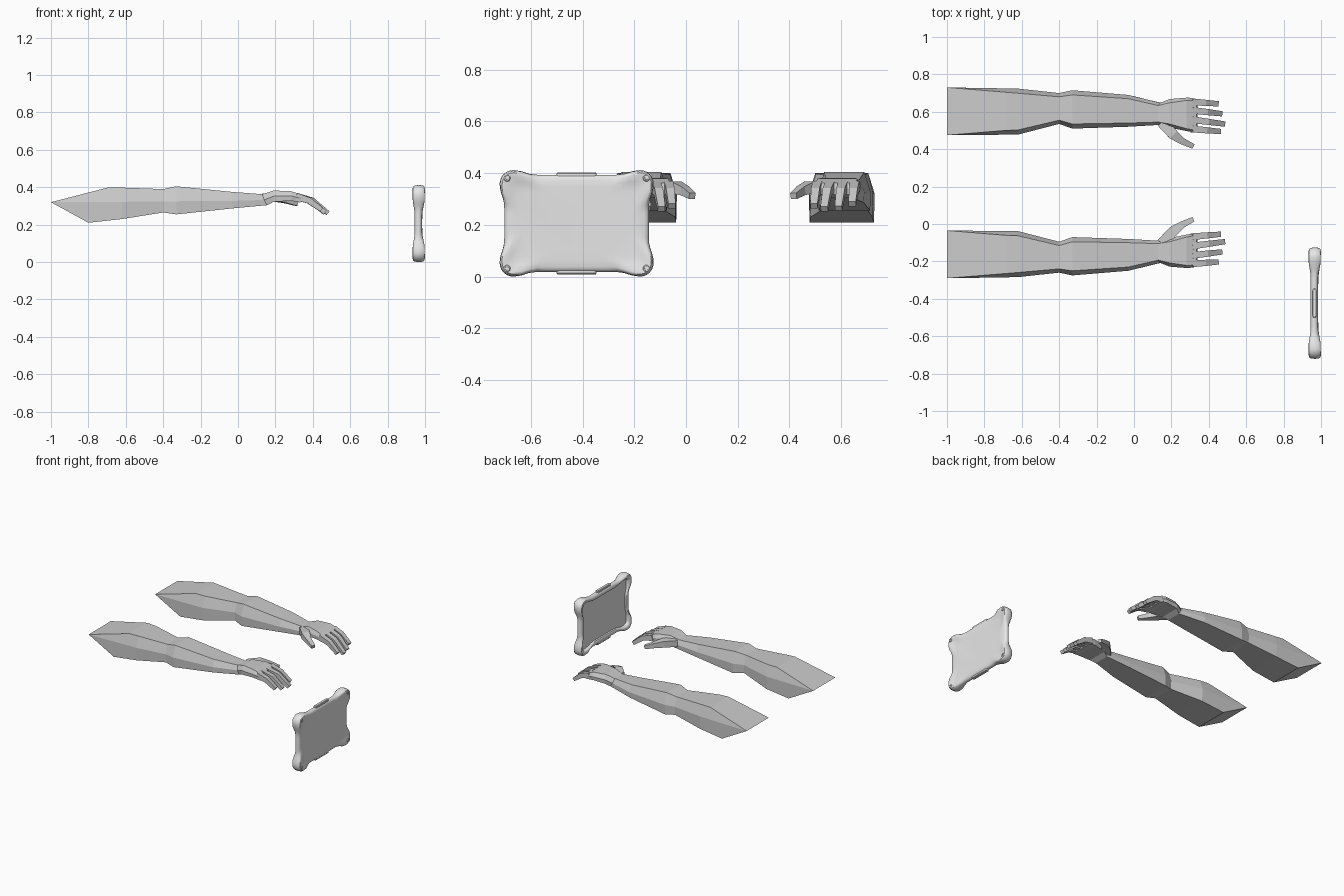
import bpy, bmesh, math
from mathutils import Vector

if "Cube" in bpy.data.objects:
    bpy.data.objects.remove(bpy.data.objects["Cube"])


def material(name, v):
    m = bpy.data.materials.new(name)
    m.diffuse_color = (v, v, v, 1)
    m.use_nodes = True
    m.node_tree.nodes["Principled BSDF"].inputs["Base Color"].default_value = m.diffuse_color
    return m


ARM = material("mid grey", 0.6)
CASE = material("light grey", 0.8)


def loft(name, rings, mat, caps, smooth=None):
    """Skin closed rings of points; caps lists index groups for both ends."""
    bm = bmesh.new()
    vs = [[bm.verts.new(p) for p in r] for r in rings]
    n = len(rings[0])
    for a, b in zip(vs, vs[1:]):
        for i in range(n):
            j = (i + 1) % n
            bm.faces.new((a[i], a[j], b[j], b[i]))
    for end in (vs[0], vs[-1]):
        for c in caps:
            bm.faces.new([end[i] for i in c])
    bmesh.ops.recalc_face_normals(bm, faces=bm.faces)
    me = bpy.data.meshes.new(name)
    bm.to_mesh(me)
    bm.free()
    me.materials.append(mat)
    ob = bpy.data.objects.new(name, me)
    bpy.context.collection.objects.link(ob)
    if smooth:
        bpy.ops.object.select_all(action='DESELECT')
        ob.select_set(True)
        bpy.context.view_layer.objects.active = ob
        bpy.ops.object.shade_smooth_by_angle(angle=math.radians(smooth))
    return ob


def limb(name, path, flip):
    """Four-sided tapered tube; path entries are (point, width, height)."""
    rings = []
    for i, (p, w, h) in enumerate(path):
        a, b = path[max(i - 1, 0)][0], path[min(i + 1, len(path) - 1)][0]
        t = (Vector(b) - Vector(a)).normalized()
        side = t.cross(Vector((0, 0, 1))).normalized()
        up = side.cross(t)
        rings.append([flip(Vector(p) + side * sx * w / 2 + up * sz * h / 2)
                      for sx, sz in ((-1, -1), (1, -1), (1, 1), (-1, 1))])
    loft(name, rings, ARM, [(0, 1, 2, 3)])


# Arm sections: top x, z / ridge x, z / bottom x, z / inner y, outer y / top inset
SECTIONS = [
    (-.69, .40, -1.0, .32, -.80, .21, .475, .73, .025),
    (-.62, .398, -.62, .322, -.62, .23, .478, .724, .025),
    (-.40, .39, -.40, .325, -.40, .265, .535, .70, .02),
    (-.33, .405, -.33, .325, -.33, .255, .51, .715, .025),
    (-.03, .375, -.03, .327, -.03, .287, .52, .69, .02),
    (.13, .363, .14, .332, .155, .304, .53, .648, .015)]
PALM = [
    (.13, .363, .14, .332, .155, .304, .53, .648, .015),
    (.19, .382, .19, .352, .19, .322, .515, .668, .02),
    (.28, .38, .29, .352, .28, .328, .495, .676, .015),
    (.335, .362, .34, .34, .335, .318, .492, .668, .008)]


def hexes(table, flip):
    out = []
    for xt, zt, xm, zm, xb, zb, a, b, k in table:
        out.append([flip(Vector(p)) for p in (
            (xm, a, zm), (xt, a + k, zt), (xt, b - k, zt),
            (xm, b, zm), (xb, b - .003, zb), (xb, a + .003, zb))])
    return out


# Finger base y, tip x, tip y, tip z
FINGERS = [(.508, .448, .495, .278), (.558, .47, .535, .266),
           (.608, .455, .59, .268), (.653, .436, .643, .284)]

for label, mirrored in (("left", False), ("right", True)):
    def flip(p, m=mirrored):
        return Vector((p.x, .44 - p.y if m else p.y, p.z))
    halves = [(0, 1, 2, 3), (0, 3, 4, 5)]
    loft(label + "_arm", hexes(SECTIONS, flip), ARM, halves)
    loft(label + "_palm", hexes(PALM, flip), ARM, halves)
    for n, (y0, x1, y1, z1) in enumerate(FINGERS):
        xm, ym = (.32 + x1) / 2, (y0 + y1) / 2
        limb(f"{label}_finger_{n + 1}",
             [((.31, y0, .35), .036, .04),
              ((xm, ym, .329), .033, .033),
              ((x1 + .01, y1, z1 - .004), .028, .024)], flip)
    limb(label + "_thumb",
         [((.15, .545, .343), .06, .045), ((.21, .478, .345), .055, .045),
          ((.255, .445, .332), .036, .034), ((.315, .416, .312), .026, .024)], flip)

# Tablet case: rounded outline with swollen corners, swept from back to screen
CY, CZ, HY, HZ, R = -.423, .206, .28, .188, .035


def outline(inset, x_mid, x_corner):
    r = max(R - inset, .008)
    hy, hz = HY - inset, HZ - inset
    arcs = []
    for q, (sy, sz) in enumerate(((1, 1), (-1, 1), (-1, -1), (1, -1))):
        for i in range(7):
            a = math.pi / 2 * (q + i / 6)
            arcs.append((sy * (hy - r) + r * math.cos(a),
                         sz * (hz - r) + r * math.sin(a), math.cos(a), math.sin(a)))
    pts = []
    for i, p in enumerate(arcs):
        nxt = arcs[(i + 1) % len(arcs)]
        steps = 16 if i % 7 == 6 else 1
        pts += [[u + (v - u) * s / steps for u, v in zip(p, nxt)] for s in range(steps)]
    ring = []
    for y, z, ny, nz in pts:
        d = math.hypot(hy - abs(y), hz - abs(z))
        c = min(max((.12 - d) / .08, 0), 1)
        c = c * c * (3 - 2 * c)
        ring.append((x_mid + (x_corner - x_mid) * c,
                     CY + y + ny * .018 * c, CZ + z + nz * .018 * c))
    return ring


PROFILE = [(.075, .985, .985), (.045, .985, .989), (.02, .984, .998),
           (.01, .981, .998), (.003, .975, .99), (0, .965, .968),
           (.003, .955, .944), (.01, .948, .935), (.02, .945, .934),
           (.03, .946, .938), (.036, .95, .946), (.038, .96, .96)]
rings = [outline(*p) for p in PROFILE]
loft("tablet_case", rings, CASE, [tuple(range(len(rings[0])))], smooth=40)


def disc(y, z, r, x):
    return [(x, y + r * math.cos(a * math.pi / 8), z + r * math.sin(a * math.pi / 8))
            for a in range(16)]


# Dimpled studs on the back corners
for sy in (-1, 1):
    for sz in (-1, 1):
        y, z = CY + sy * .27, CZ + sz * .175
        loft("corner_stud", [disc(y, z, .014, .985), disc(y, z, .014, .997),
                             disc(y, z, .011, 1.0), disc(y, z, .007, 1.0),
                             disc(y, z, .006, .994)],
             CASE, [tuple(range(16))], smooth=40)


# Long button covers on the top and bottom edges
def pill(z, hl, hw):
    return [(.965 + hw * math.cos(a),
             CY + (hl - hw) * (1 if i < 8 else -1) + hw * math.sin(a), z)
            for i in range(16)
            for a in [math.pi * (i if i < 8 else i - 1) / 7]]


for s, name in ((1, "top_button_cover"), (-1, "bottom_button_cover")):
    loft(name, [pill(CZ + s * .18, .078, .012), pill(CZ + s * .193, .078, .012),
                pill(CZ + s * .197, .074, .008)],
         CASE, [tuple(range(16))], smooth=40)
